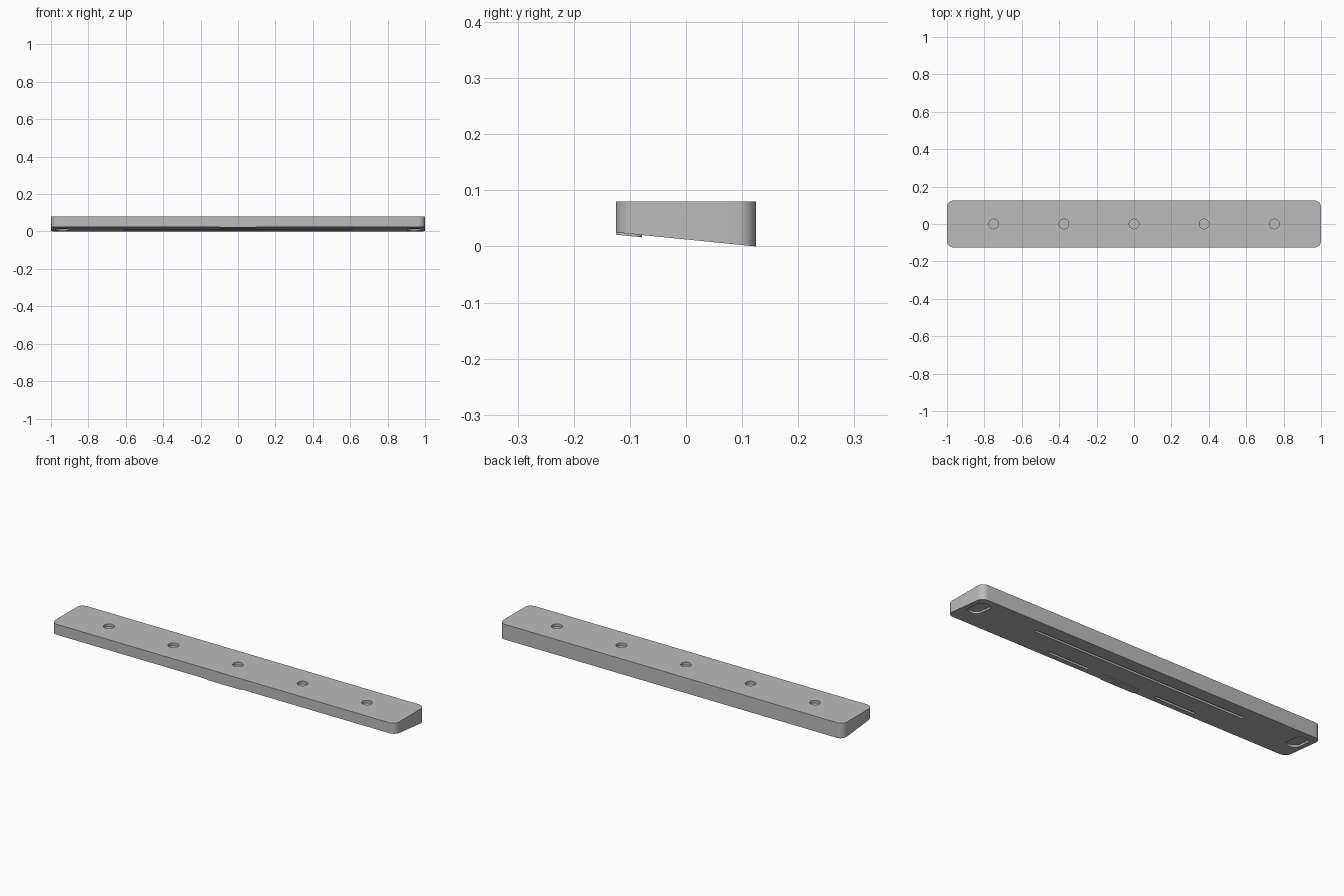
import bpy
import bmesh
from math import cos, sin, pi

cube = bpy.data.objects.get("Cube")
if cube:
    bpy.data.objects.remove(cube, do_unlink=True)

TOP = 0.08
HALF_DEPTH = 0.125

grey = bpy.data.materials.new("Plain grey")
grey.use_nodes = True
GREY = (0.5, 0.5, 0.5, 1)
grey.diffuse_color = GREY
grey.node_tree.nodes["Principled BSDF"].inputs["Base Color"].default_value = GREY


def underside(y, offset=0.0):
    """Height of the sloping underside, shifted by an offset."""
    return 0.1 * (HALF_DEPTH - y) + offset


def rounded_outline(cx, cy, w, d, r, steps=8):
    """Rounded rectangle, counter-clockwise."""
    points = []
    for k, (sx, sy) in enumerate([(1, 1), (-1, 1), (-1, -1), (1, -1)]):
        for i in range(steps + 1):
            a = (k + i / steps) * pi / 2
            points.append((cx + sx * (w / 2 - r) + r * cos(a),
                           cy + sy * (d / 2 - r) + r * sin(a)))
    return points


def add_prism(bm, outline, low, high):
    """Close an outline between two height functions of y."""
    bottom = [bm.verts.new((x, y, low(y))) for x, y in outline]
    top = [bm.verts.new((x, y, high(y))) for x, y in outline]
    bm.faces.new(bottom[::-1])
    bm.faces.new(top)
    n = len(outline)
    for i in range(n):
        j = (i + 1) % n
        bm.faces.new((bottom[i], bottom[j], top[j], top[i]))


def make_object(name, bm):
    bmesh.ops.remove_doubles(bm, verts=bm.verts, dist=1e-5)
    bmesh.ops.recalc_face_normals(bm, faces=bm.faces)
    mesh = bpy.data.meshes.new(name)
    bm.to_mesh(mesh)
    bm.free()
    mesh.materials.append(grey)
    obj = bpy.data.objects.new(name, mesh)
    bpy.context.collection.objects.link(obj)
    return obj


def activate(obj):
    bpy.ops.object.select_all(action='DESELECT')
    obj.select_set(True)
    bpy.context.view_layer.objects.active = obj


# Wedge-shaped slab with rounded corners
bm = bmesh.new()
add_prism(bm, rounded_outline(0, 0, 2, 2 * HALF_DEPTH, 0.035), underside, lambda y: TOP)
slab = make_object("wedge_slab", bm)

# Cutters: round sockets in the top, foot recesses and slots underneath
bm = bmesh.new()
for i in range(-2, 3):
    add_prism(bm, rounded_outline(0.375 * i, 0, 0.052, 0.052, 0.026),
              lambda y: TOP - 0.014, lambda y: TOP + 0.02)


def cut_below(outline, depth):
    add_prism(bm, outline, lambda y: underside(y, -0.02), lambda y: underside(y, depth))


for side in (-1, 1):
    cut_below(rounded_outline(0.94 * side, 0.03, 0.07, 0.12, 0.034), 0.01)
    cut_below(rounded_outline(0.315 * side, -0.087, 0.23, 0.016, 0.004), 0.01)
cut_below(rounded_outline(0, 0.04, 1.23, 0.016, 0.004), 0.01)
cutter = make_object("recess_cutter", bm)
cutter.hide_render = True

cut = slab.modifiers.new("Recesses", 'BOOLEAN')
cut.operation = 'DIFFERENCE'
cut.solver = 'EXACT'
cut.object = cutter
activate(slab)
bpy.ops.object.modifier_apply(modifier=cut.name)
bpy.data.objects.remove(cutter, do_unlink=True)

# Low raised pad under the front edge
bm = bmesh.new()
add_prism(bm, rounded_outline(0, -0.101, 0.2, 0.046, 0.012),
          lambda y: underside(y, -0.004), lambda y: underside(y, 0.002))
pad = make_object("front_pad", bm)

for obj in (slab, pad):
    activate(obj)
    bpy.ops.object.shade_smooth_by_angle(angle=pi / 6)
